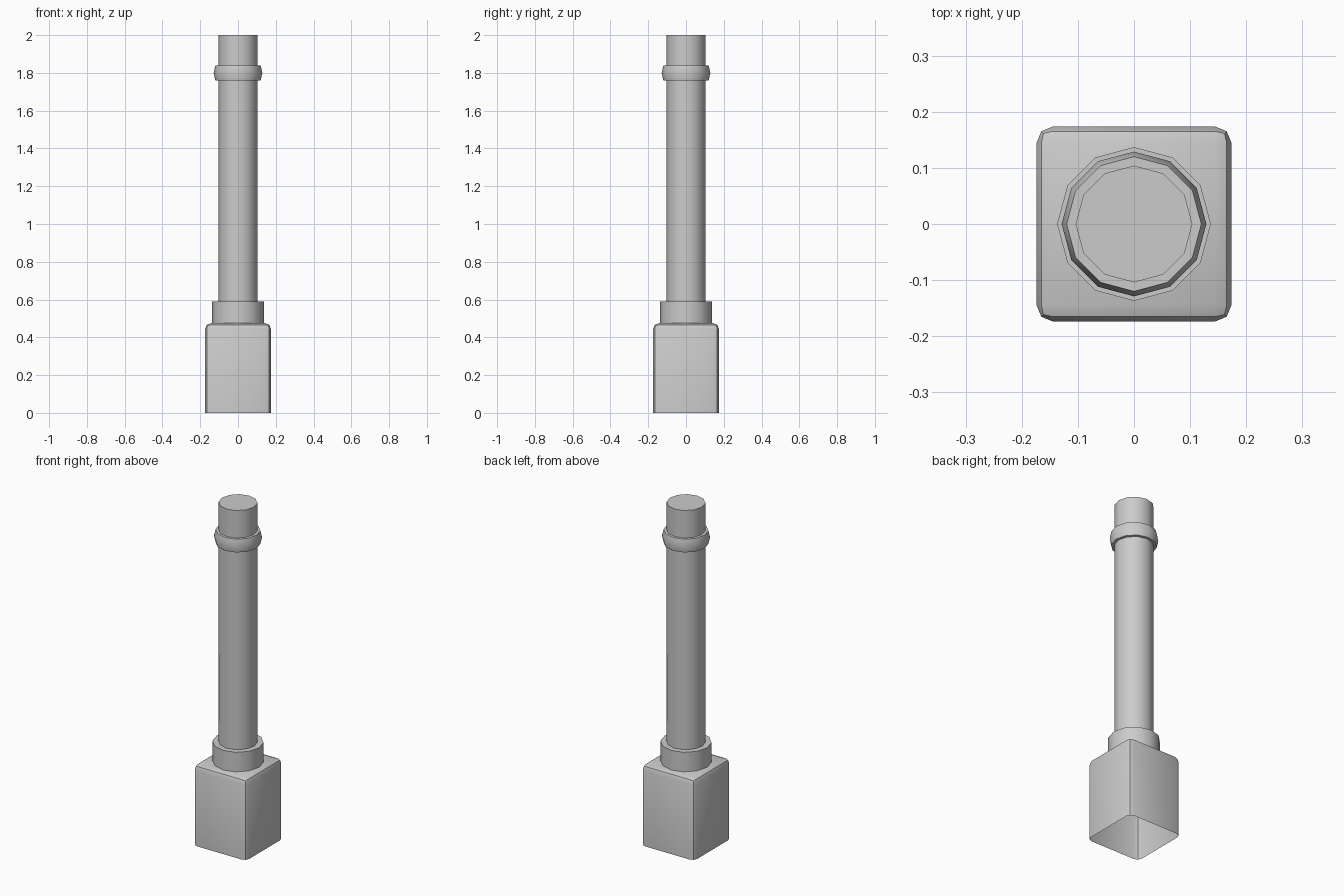
import bpy, bmesh
from math import cos, sin, pi, radians

if "Cube" in bpy.data.objects:
    bpy.data.objects.remove(bpy.data.objects["Cube"])

SIDES = 12
R = 0.104  # shaft radius


def finish(name, bm):
    bmesh.ops.recalc_face_normals(bm, faces=bm.faces)
    mesh = bpy.data.meshes.new(name)
    bm.to_mesh(mesh)
    bm.free()
    mesh.shade_smooth()
    mesh.set_sharp_from_angle(angle=radians(40))
    obj = bpy.data.objects.new(name, mesh)
    bpy.context.collection.objects.link(obj)
    return obj


def lathe(name, profile, cap_top=False):
    """Spin (radius, z) points around z with a low side count."""
    bm = bmesh.new()
    rings = [[bm.verts.new((r * cos(2 * pi * i / SIDES), r * sin(2 * pi * i / SIDES), z))
              for i in range(SIDES)] for r, z in profile]
    for a, b in zip(rings, rings[1:]):
        for i in range(SIDES):
            j = (i + 1) % SIDES
            bm.faces.new((a[i], a[j], b[j], b[i]))
    if cap_top:
        bm.faces.new(rings[-1])
    obj = finish(name, bm)
    # open shells: make sure the outer side faces outward
    f = obj.data.polygons[0]
    if f.normal.x * f.center.x + f.normal.y * f.center.y + f.normal.z * 0.001 < -1e-4:
        obj.data.flip_normals()
    return obj


# Square base: rounded upright and top edges, open underneath
bm = bmesh.new()
bmesh.ops.create_cube(bm, size=1)
for v in bm.verts:
    v.co = (v.co.x * 0.348, v.co.y * 0.348, (v.co.z + 0.5) * 0.475)
edges = [e for e in bm.edges if any(v.co.z > 0.1 for v in e.verts)]
bmesh.ops.bevel(bm, geom=edges, offset=0.03, segments=2, profile=0.5, affect='EDGES')
bottom = [f for f in bm.faces if all(v.co.z < 0.001 for v in f.verts)]
bmesh.ops.delete(bm, geom=bottom, context='FACES')
finish("base_block", bm)

# Collar on the base
lathe("base_collar", [(0.137, 0.475), (0.137, 0.59), (R, 0.59)])

# Main shaft
lathe("shaft", [(R, 0.59), (R, 2.0)], cap_top=True)

# Bulging band near the top
lathe("upper_band", [(0.12, 1.76), (0.129, 1.80), (0.12, 1.838), (R, 1.838),
                     (R, 1.76), (0.12, 1.76)][:4])
lathe("upper_band_underside", [(0.12, 1.76), (R, 1.76)])
